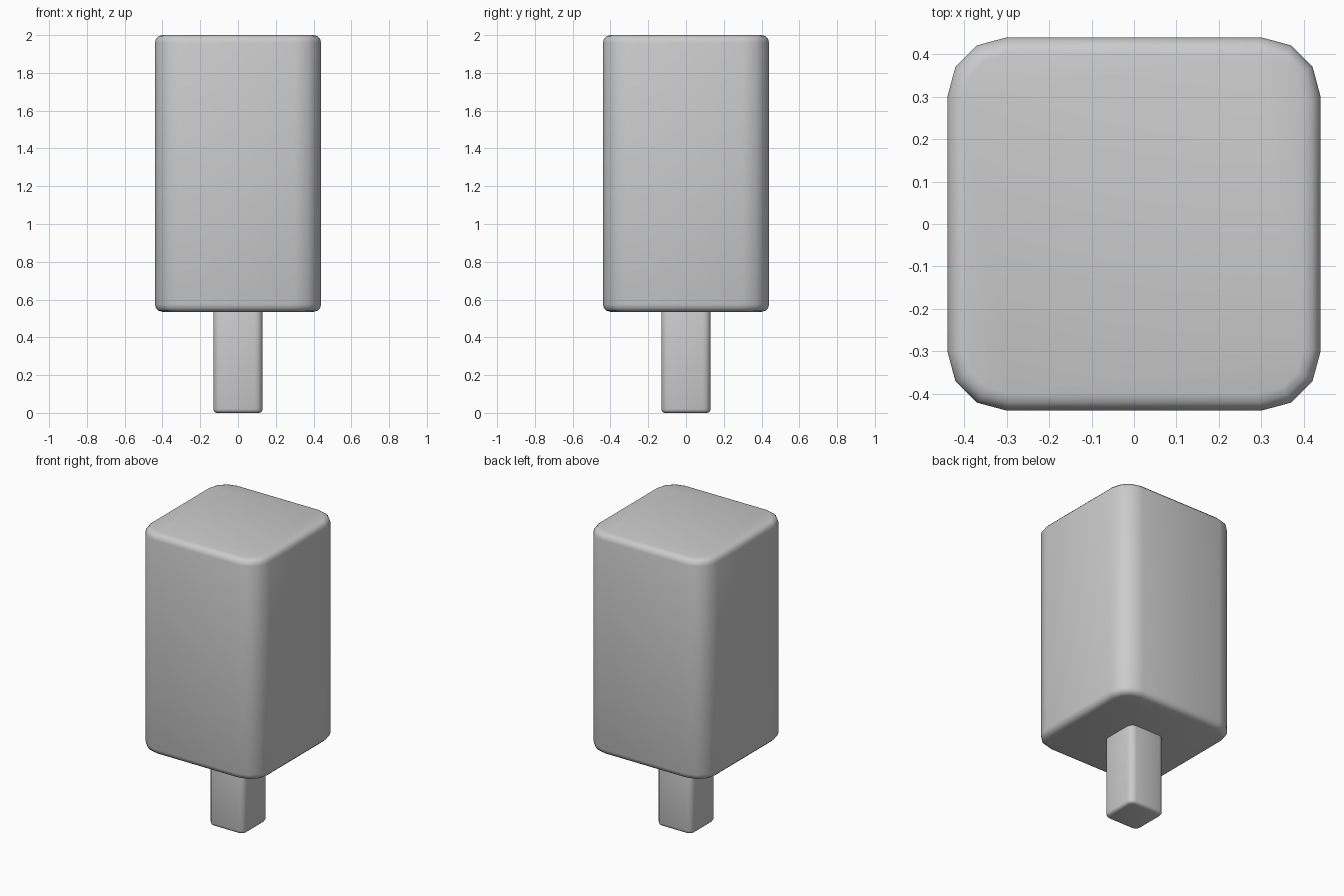
import bpy
import bmesh

default = bpy.data.objects.get("Cube")
if default:
    bpy.data.objects.remove(default, do_unlink=True)

grey = bpy.data.materials.new("light grey")
grey.use_nodes = True
colour = (0.6, 0.6, 0.6, 1)
grey.diffuse_color = colour
grey.node_tree.nodes["Principled BSDF"].inputs["Base Color"].default_value = colour


def rounded_block(name, half, z0, z1, side_radius, rim_radius):
    """Square block with wide rounded uprights and tighter rounded rims."""
    bm = bmesh.new()
    bmesh.ops.create_cube(bm, size=2)
    for v in bm.verts:
        v.co.x *= half
        v.co.y *= half
        v.co.z = z1 if v.co.z > 0 else z0

    # Round the four uprights
    uprights = [e for e in bm.edges
                if abs(e.verts[0].co.z - e.verts[1].co.z) > 0.01]
    bmesh.ops.bevel(bm, geom=uprights, offset=side_radius, segments=3,
                    profile=0.5, affect='EDGES')

    # Round the top and bottom rims
    rims = [e for e in bm.edges
            if abs(e.verts[0].co.z - e.verts[1].co.z) < 0.001]
    bmesh.ops.bevel(bm, geom=rims, offset=rim_radius, segments=3,
                    profile=0.5, affect='EDGES')

    bmesh.ops.recalc_face_normals(bm, faces=bm.faces)
    for f in bm.faces:
        f.smooth = True
    mesh = bpy.data.meshes.new(name)
    bm.to_mesh(mesh)
    bm.free()
    mesh.materials.append(grey)
    obj = bpy.data.objects.new(name, mesh)
    bpy.context.collection.objects.link(obj)
    return obj


# Large upper block and the short handle below it
rounded_block("body", 0.44, 0.535, 2.0, 0.14, 0.04)
rounded_block("handle", 0.13, 0.0, 0.58, 0.04, 0.02)
